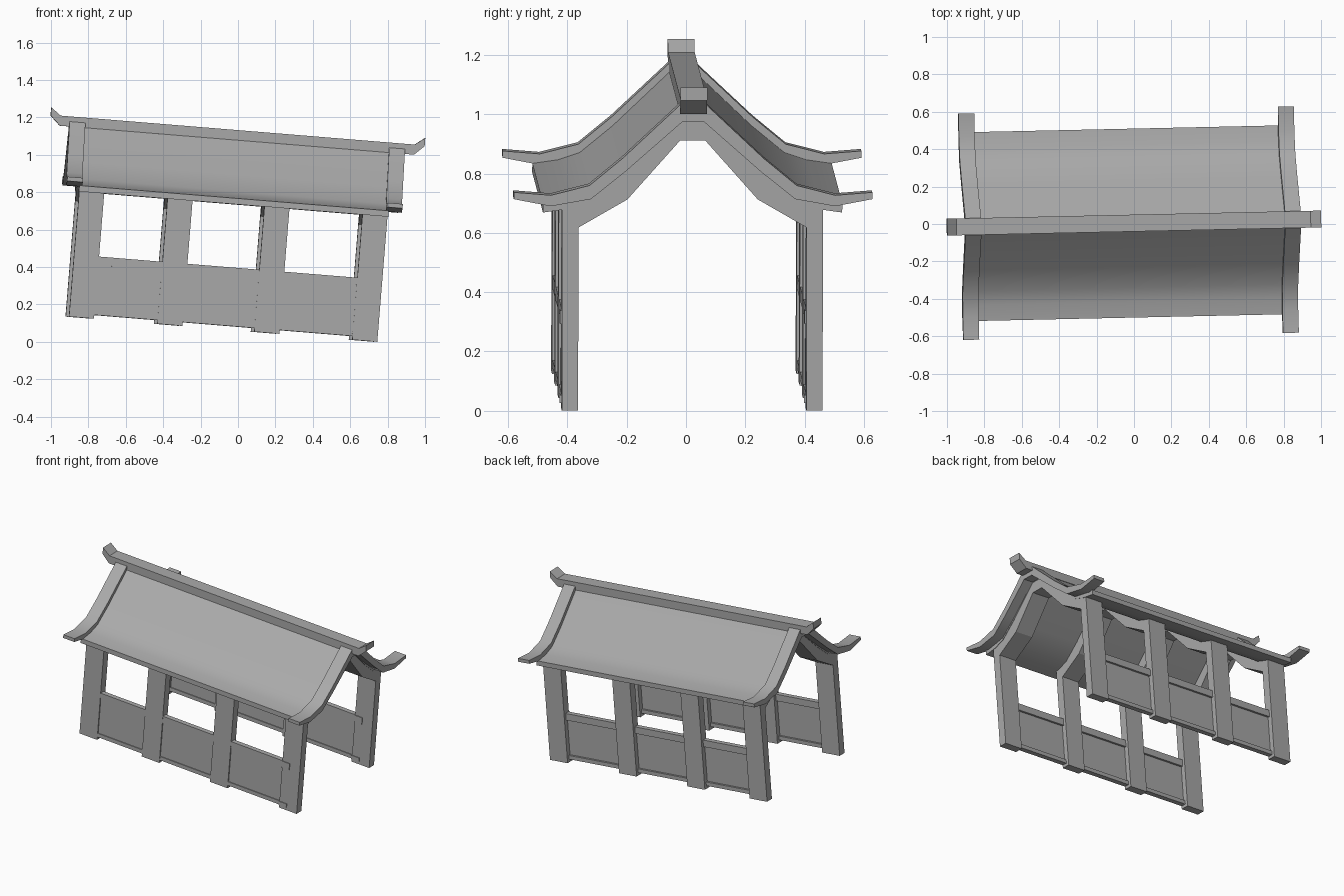
import bpy, bmesh
from math import radians
from mathutils import Matrix, Vector

cube = bpy.data.objects.get("Cube")
if cube:
    bpy.data.objects.remove(cube)

grey = bpy.data.materials.new("plain_grey")
grey.use_nodes = True
COL = (0.4, 0.4, 0.4, 1)
grey.diffuse_color = COL
grey.node_tree.nodes["Principled BSDF"].inputs["Base Color"].default_value = COL

# The whole pavilion leans along its length and is turned slightly
LEAN = (Matrix.Translation((-0.089, 0.003, 0.0675))
        @ Matrix.Rotation(radians(1.25), 4, 'Z')
        @ Matrix.Rotation(radians(4.67), 4, 'Y'))


def prism(name, outline, axis, lo, hi, smooth=False):
    """Extrude an outline along x (points are y, z) or along y (points are x, z)."""
    bm = bmesh.new()
    place = (lambda a, b: (lo, a, b)) if axis == 'x' else (lambda a, b: (a, lo, b))
    face = bm.faces.new([bm.verts.new(place(a, b)) for a, b in outline])
    step = Vector((hi - lo, 0, 0)) if axis == 'x' else Vector((0, hi - lo, 0))
    out = bmesh.ops.extrude_face_region(bm, geom=[face], use_keep_orig=True)
    bmesh.ops.translate(bm, vec=step,
                        verts=[g for g in out["geom"] if isinstance(g, bmesh.types.BMVert)])
    bmesh.ops.recalc_face_normals(bm, faces=bm.faces)
    mesh = bpy.data.meshes.new(name)
    bm.to_mesh(mesh)
    bm.free()
    mesh.materials.append(grey)
    obj = bpy.data.objects.new(name, mesh)
    bpy.context.collection.objects.link(obj)
    obj.matrix_world = LEAN
    if smooth:
        bpy.ops.object.select_all(action='DESELECT')
        obj.select_set(True)
        bpy.context.view_layer.objects.active = obj
        bpy.ops.object.shade_smooth_by_angle(angle=radians(38))
    return obj


def box(name, x0, x1, y0, y1, z0, z1):
    return prism(name, [(x0, z0), (x1, z0), (x1, z1), (x0, z1)], 'y', y0, y1)


def both_sides(half):
    """Mirror a half outline (eave to ridge) to the other slope."""
    return half + [(-a, b) for a, b in reversed(half)]


def band(top, under):
    return both_sides(top) + list(reversed(both_sides(under)))


# Curved roof sheet
sheet = [(0.505, 0.703), (0.42, 0.715), (0.345, 0.74), (0.235, 0.83), (0.04, 1.015)]
sheet_under = [(a, b - 0.032) for a, b in sheet]
prism("roof_sheet", band(sheet, sheet_under), 'x', -0.83, 0.83, True)

# Upturned gable boards
board = [(0.605, 0.745), (0.48, 0.735), (0.35, 0.768), (0.238, 0.86), (0.04, 1.045)]
board_under = [(0.605, 0.722), (0.48, 0.698), (0.345, 0.722), (0.232, 0.812), (0.035, 0.985)]
for name, x in (("right_gable_board", -0.9), ("left_gable_board", 0.815)):
    prism(name, band(board, board_under), 'x', x, x + 0.085, True)

# Ridge beam with raised tips
ridge = [(1.003, 1.108), (0.95, 1.068)]
ridge_under = [(1.003, 1.064), (0.95, 1.014)]
prism("ridge_beam", band(ridge, ridge_under), 'y', -0.045, 0.045)

# Portal frames: a pair of posts joined by bent rafters
frame = [(0.44, 0), (0.44, 0.682), (0.345, 0.71), (0.235, 0.8), (0.04, 0.985)]
frame_under = [(0.385, 0), (0.385, 0.62), (0.22, 0.715), (0.042, 0.915)]
POSTS = (-0.76, -0.286, 0.234, 0.76)
for i, x in enumerate(POSTS):
    prism(f"portal_frame_{i + 1}", band(frame, frame_under), 'x', x - 0.067, x + 0.067)

# Low walls, both facing the front: rails and recessed panels
for side, y in (("front", -0.4125), ("back", 0.4125)):
    for i, (a, b) in enumerate(zip(POSTS, POSTS[1:])):
        box(f"{side}_panel_{i + 1}", a + 0.06, b - 0.06, y - 0.02, y - 0.006, 0.03, 0.31)
    for part, z0, z1 in (("top", 0.287, 0.333), ("bottom", 0.02, 0.046)):
        box(f"{side}_{part}_rail", -0.72, 0.7, y - 0.026, y + 0.008, z0, z1)
        # Rail end lapping over the last post
        box(f"{side}_{part}_rail_end", 0.69, 0.75, y - 0.033, y, z0, z1)
